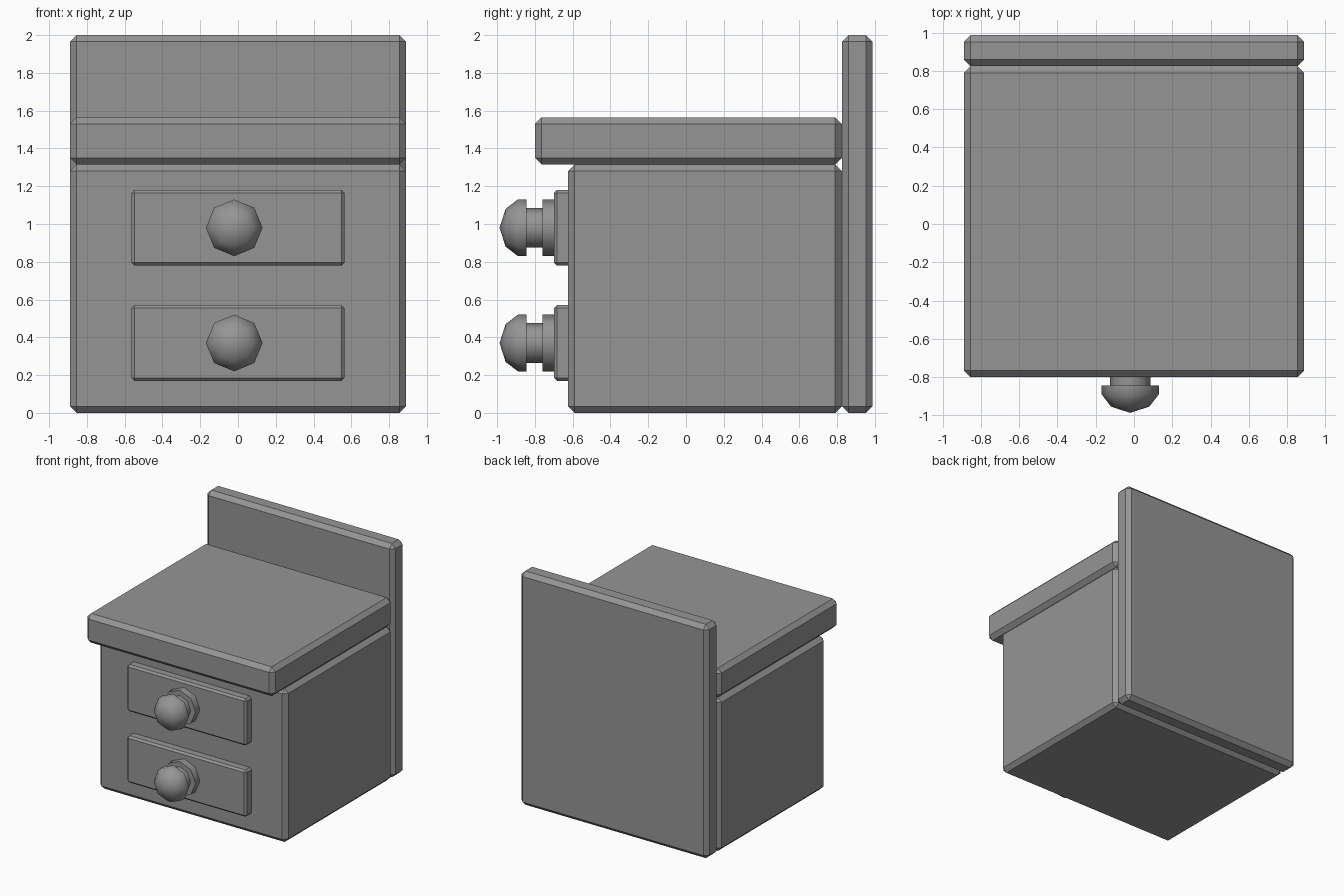
import bpy, bmesh
from math import cos, sin, tau

cube = bpy.data.objects.get("Cube")
if cube:
    bpy.data.objects.remove(cube, do_unlink=True)

grey = bpy.data.materials.new("plain_grey")
grey.use_nodes = True
colour = (0.3, 0.3, 0.3, 1)
grey.diffuse_color = colour
grey.node_tree.nodes["Principled BSDF"].inputs["Base Color"].default_value = colour


def add_object(name, bm):
    bmesh.ops.recalc_face_normals(bm, faces=bm.faces)
    mesh = bpy.data.meshes.new(name)
    bm.to_mesh(mesh)
    bm.free()
    mesh.materials.append(grey)
    obj = bpy.data.objects.new(name, mesh)
    bpy.context.collection.objects.link(obj)
    return obj


def bevelled_box(name, half_x, y0, y1, z0, z1, bevel):
    bm = bmesh.new()
    bmesh.ops.create_cube(bm, size=1)
    for v in bm.verts:
        v.co.x *= 2 * half_x
        v.co.y = y1 if v.co.y > 0 else y0
        v.co.z = z1 if v.co.z > 0 else z0
    obj = add_object(name, bm)
    mod = obj.modifiers.new("chamfer", 'BEVEL')
    mod.width = bevel
    mod.segments = 1
    return obj


def knob(name, x, z, sides=8):
    # Turned profile: (radius, y) from the mounting plate to the tip
    profile = [(0.15, -0.69), (0.15, -0.76), (0.105, -0.76), (0.105, -0.845),
               (0.15, -0.845), (0.15, -0.89), (0.1, -0.955)]
    bm = bmesh.new()
    rings = [[bm.verts.new((x + r * cos(tau * i / sides), y, z + r * sin(tau * i / sides)))
              for i in range(sides)] for r, y in profile]
    tip = bm.verts.new((x, -0.987, z))
    bm.faces.new(rings[0])
    for a, b in zip(rings, rings[1:]):
        for i in range(sides):
            j = (i + 1) % sides
            bm.faces.new((a[i], a[j], b[j], b[i]))
    for i in range(sides):
        bm.faces.new((rings[-1][i], rings[-1][(i + 1) % sides], tip))
    obj = add_object(name, bm)
    bpy.ops.object.select_all(action='DESELECT')
    obj.select_set(True)
    bpy.context.view_layer.objects.active = obj
    bpy.ops.object.shade_smooth_by_angle(angle=0.9)


# Cabinet, overhanging top and tall back board
bevelled_box("cabinet_body", 0.89, -0.625, 0.825, 0, 1.315, 0.035)
bevelled_box("table_top", 0.89, -0.8, 0.825, 1.315, 1.565, 0.035)
bevelled_box("back_board", 0.89, 0.825, 0.987, 0, 2, 0.035)

# Drawer fronts with their knobs
for label, z in (("lower", 0.37), ("upper", 0.98)):
    bevelled_box(label + "_drawer", 0.565, -0.7, -0.6, z - 0.2, z + 0.2, 0.016)
    knob(label + "_knob", -0.02, z)
